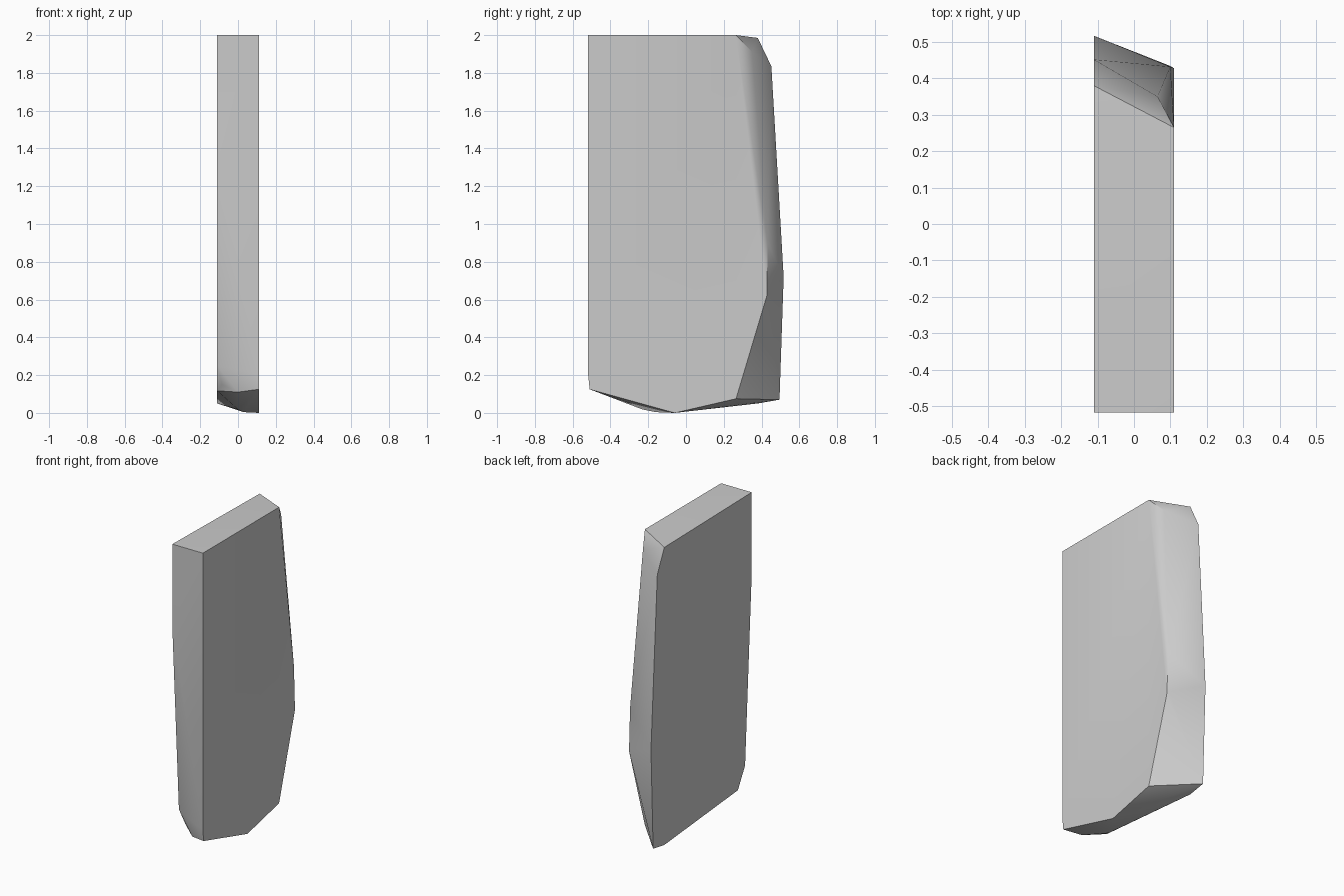
import bpy
import bmesh
import math

cube = bpy.data.objects.get("Cube")
if cube:
    bpy.data.objects.remove(cube, do_unlink=True)

HALF = 0.11  # half of the slab thickness

# Outlines of the two broad sides as (y, z)
left_side = [(-0.518, 2), (0.265, 2), (0.428, 0.62), (0.265, 0.075),
             (-0.06, 0), (-0.51, 0.125), (-0.518, 0.2)]
right_side = [(-0.518, 2), (0.38, 1.985), (0.452, 1.835), (0.517, 0.72),
              (0.495, 0.07), (0.38, 0.05), (-0.376, 0.117),
              (-0.45, 0.25), (-0.518, 1.47)]

# Chipped corners between the sides as (x, y, z)
chips = [(0.065, 0.35, 1.91), (0.1, 0.432, 0.9), (0.1, 0.434, 0.64),
         (0.03, -0.16, 0.004), (0, -0.23, 0.018),
         (0, -0.47, 0.11), (-0.085, -0.42, 0.15), (0.035, -0.505, 0.22)]

points = [(HALF, y, z) for y, z in left_side]
points += [(-HALF, y, z) for y, z in right_side]
points += chips

# Stone slab: the tight skin around all corners
bm = bmesh.new()
for p in points:
    bm.verts.new(p)
hull = bmesh.ops.convex_hull(bm, input=bm.verts[:])
spare = {g for g in hull["geom_interior"] + hull["geom_unused"]
         if isinstance(g, bmesh.types.BMVert)}
bmesh.ops.delete(bm, geom=list(spare), context='VERTS')
bmesh.ops.dissolve_limit(bm, angle_limit=math.radians(0.5),
                         verts=bm.verts[:], edges=bm.edges[:])
bmesh.ops.recalc_face_normals(bm, faces=bm.faces[:])
mesh = bpy.data.meshes.new("stone_slab")
bm.to_mesh(mesh)
bm.free()

slab = bpy.data.objects.new("stone_slab", mesh)
bpy.context.collection.objects.link(slab)

# Plain grey stone
grey = bpy.data.materials.new("light_grey")
grey.use_nodes = True
colour = (0.6, 0.6, 0.6, 1)
grey.diffuse_color = colour
grey.node_tree.nodes["Principled BSDF"].inputs["Base Color"].default_value = colour
mesh.materials.append(grey)

# Soft shading over the shallow chips only
bpy.ops.object.select_all(action='DESELECT')
slab.select_set(True)
bpy.context.view_layer.objects.active = slab
bpy.ops.object.shade_smooth_by_angle(angle=math.radians(30))
